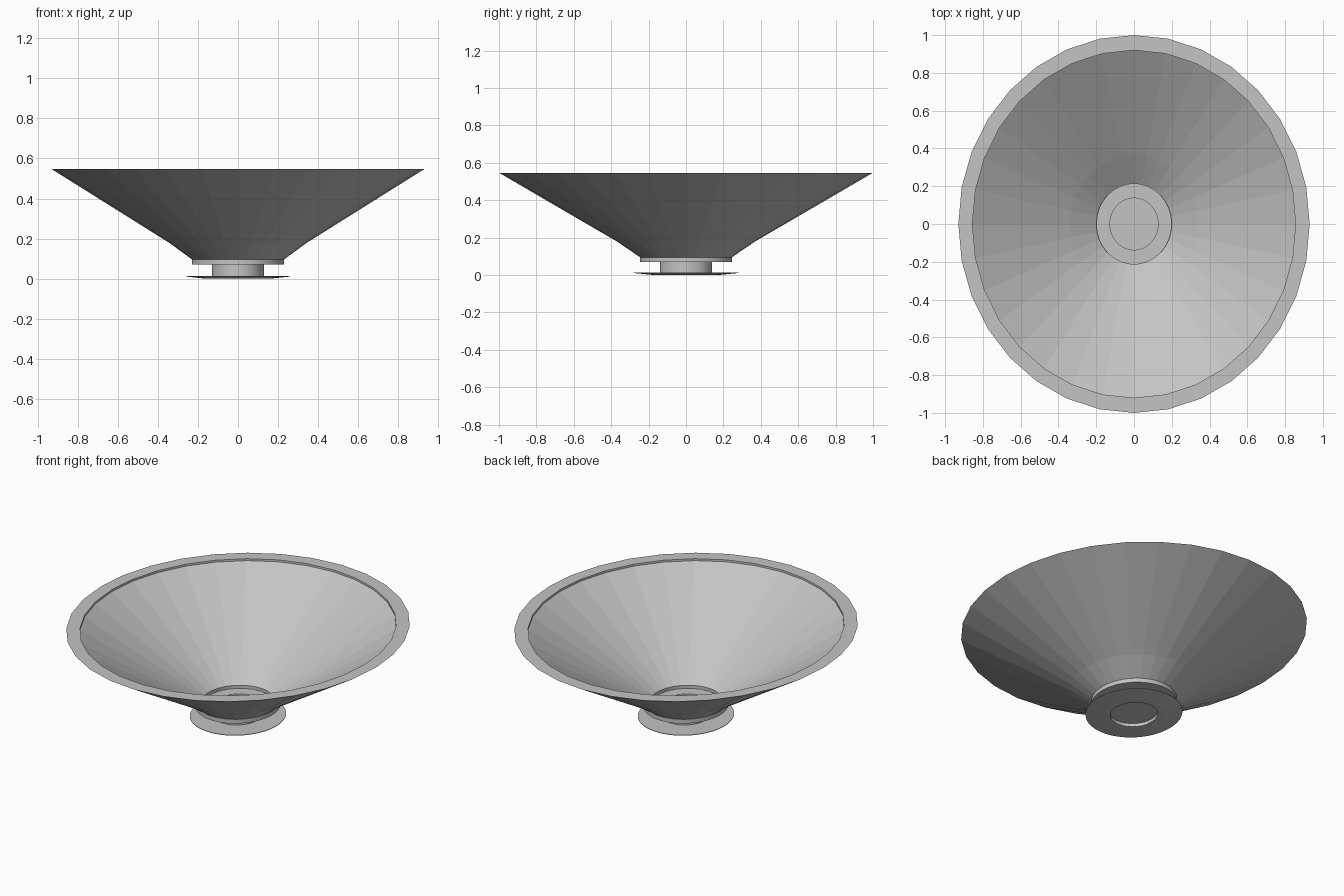
import bpy, bmesh, math

if "Cube" in bpy.data.objects:
    bpy.data.objects.remove(bpy.data.objects["Cube"])

SQUASH = 0.93  # plan is slightly narrower in x than in y

grey = bpy.data.materials.new("plain grey")
grey.diffuse_color = (0.55, 0.55, 0.55, 1)
grey.use_nodes = True
grey.node_tree.nodes["Principled BSDF"].inputs["Base Color"].default_value = grey.diffuse_color


def lathe(name, profile, sides, closed=True):
    """Spin a (radius, z) profile around z into an oval solid."""
    bm = bmesh.new()
    rings = []
    for r, z in profile:
        if r == 0:
            rings.append([bm.verts.new((0, 0, z))] * sides)
        else:
            rings.append([bm.verts.new((SQUASH * r * math.cos(2 * math.pi * i / sides),
                                        r * math.sin(2 * math.pi * i / sides), z))
                          for i in range(sides)])
    pairs = list(zip(rings, rings[1:]))
    if closed:
        pairs.append((rings[-1], rings[0]))
    for a, b in pairs:
        for i in range(sides):
            j = (i + 1) % sides
            corners = list(dict.fromkeys([a[i], a[j], b[j], b[i]]))
            if len(corners) > 2:
                bm.faces.new(corners)
    bmesh.ops.recalc_face_normals(bm, faces=bm.faces)
    mesh = bpy.data.meshes.new(name)
    bm.to_mesh(mesh)
    bm.free()
    mesh.materials.append(grey)
    obj = bpy.data.objects.new(name, mesh)
    bpy.context.collection.objects.link(obj)
    return obj


# Faceted bowl: outer wall, flat rim with a short lip, inner wall
lathe("bowl", [(0.245, 0.095), (0.37, 0.18), (1.0, 0.547), (0.92, 0.547),
               (0.92, 0.535), (0.365, 0.195), (0.215, 0.095)], 32)

# Collar under the bowl, whose top is the bowl floor
lathe("collar", [(0.247, 0.07), (0.247, 0.095), (0.212, 0.095), (0.212, 0.076),
                 (0.138, 0.076), (0.138, 0.07)], 64)

# Hollow stem
lathe("stem", [(0.14, 0.002), (0.14, 0.074), (0.137, 0.074), (0.137, 0.002)], 64)

# Thin plate closing the stem, recessed above the foot
lathe("stem_plug", [(0, 0.02), (0.1385, 0.02), (0.1385, 0.026), (0, 0.026)], 64, False)

# Thin, slightly dished foot disc with a central hole
lathe("foot_disc", [(0.138, 0.0), (0.17, 0.0), (0.28, 0.011), (0.28, 0.014),
                    (0.138, 0.012)], 64)
